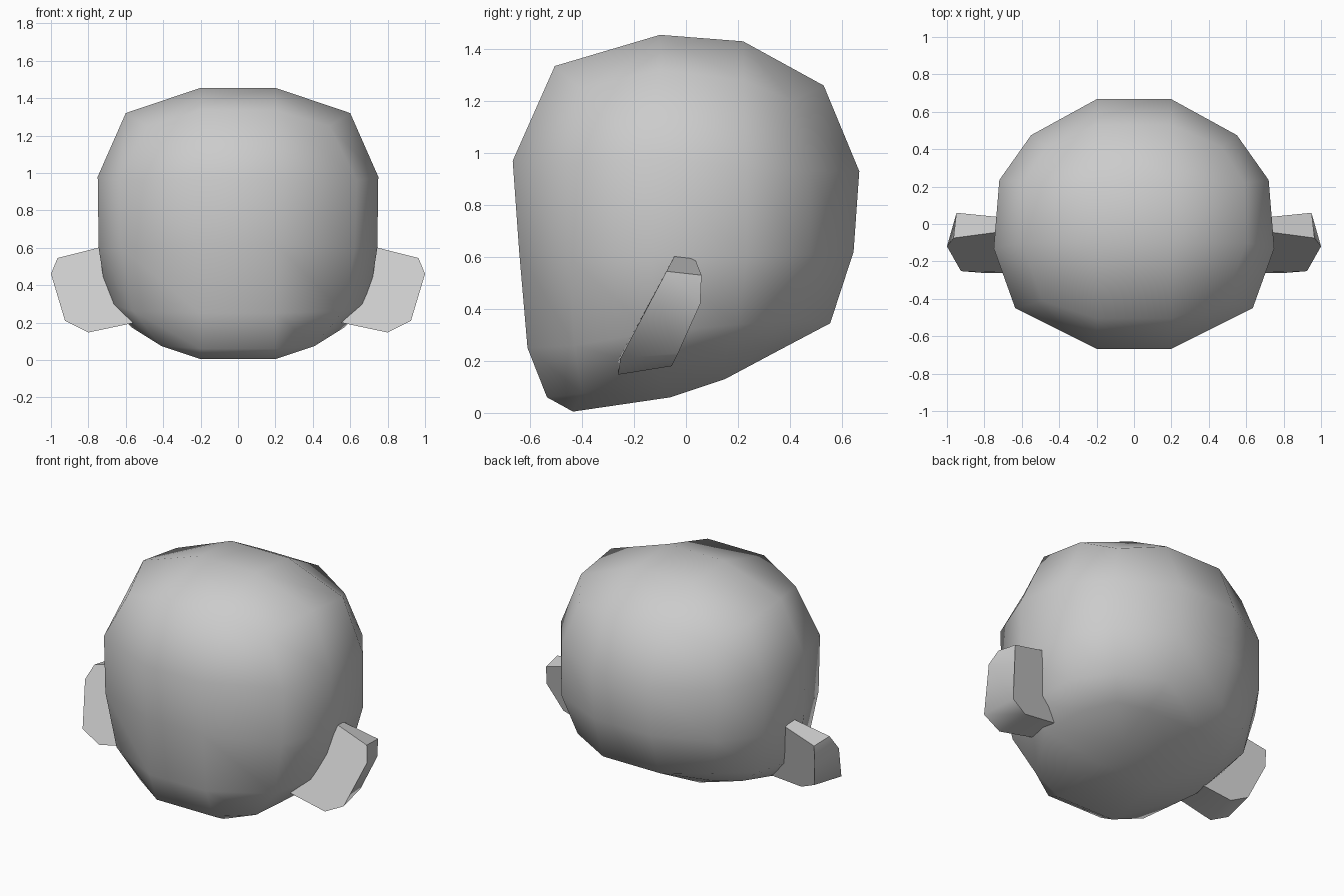
import bpy, bmesh
from math import radians

if "Cube" in bpy.data.objects:
    bpy.data.objects.remove(bpy.data.objects["Cube"])


def loft(name, rings, angle, closed_caps):
    """Skin a stack of equal-length rings into one smooth-shaded object."""
    bm = bmesh.new()
    loops = [[bm.verts.new(p) for p in ring] for ring in rings]
    n = len(loops[0])
    for a, b in zip(loops, loops[1:]):
        for i in range(n):
            j = (i + 1) % n
            bm.faces.new((a[i], a[j], b[j], b[i]))
    if closed_caps:
        bm.faces.new(loops[0])
        bm.faces.new(loops[-1])
    else:
        # collapsed end rings: weld, then fill the small holes
        bmesh.ops.remove_doubles(bm, verts=bm.verts, dist=0.0005)
        bmesh.ops.holes_fill(bm, edges=[e for e in bm.edges if e.is_boundary], sides=0)
    bmesh.ops.recalc_face_normals(bm, faces=bm.faces)
    me = bpy.data.meshes.new(name)
    bm.to_mesh(me)
    bm.free()
    me.shade_smooth()
    me.set_sharp_from_angle(angle=radians(angle))
    ob = bpy.data.objects.new(name, me)
    bpy.context.collection.objects.link(ob)
    return ob


def full_ring(half):
    """Mirror a front-to-back half ring across x = 0."""
    return half + [(-x, y, z) for x, y, z in reversed(half)]


# Head: twelve-sided rings from crown to chin, half of each given front to back
ta, tb = (.2, -.1, 1.455), (.2, .22, 1.43)
ba, bb, bc = (.2, -.435, .005), (.2, -.06, .06), (.2, .15, .13)
head = [
    [ta, ta, ta, tb, tb, tb],
    [(.2, -.505, 1.335), (.49, -.41, 1.25), (.6, -.1, 1.32),
     (.59, .22, 1.28), (.47, .41, 1.2), (.2, .53, 1.26)],
    [(.2, -.667, .97), (.635, -.45, .96), (.75, -.13, .98),
     (.72, .235, .95), (.55, .475, .93), (.2, .667, .93)],
    [(.2, -.642, .62), (.625, -.45, .6), (.745, -.13, .6),
     (.72, .235, .6), (.55, .475, .61), (.2, .645, .62)],
    [(.2, -.61, .25), (.56, -.43, .26), (.7, -.13, .31),
     (.66, .2, .34), (.48, .41, .36), (.2, .555, .345)],
    [(.2, -.535, .06), (.41, -.4, .075), (.57, -.12, .175),
     (.5, .15, .22), (.38, .3, .25), (.2, .36, .242)],
    [ba, ba, bb, bc, bc, bc],
]
loft("head", [full_ring(r) for r in head], 180, False)

# Ears: tilted plates with a flat front and a thinner back outline
front = [(.55, -.02, .65), (.965, -.075, .545), (1.0, -.12, .46),
         (.925, -.252, .21), (.8, -.262, .147), (.55, -.262, .2)]
back = [(.55, .02, .63), (.95, .06, .53), (.95, .055, .42),
        (.89, -.03, .23), (.78, -.055, .18), (.55, -.05, .2)]
for side, s in (("left", 1), ("right", -1)):
    loft(side + "_ear", [[(s * x, y, z) for x, y, z in r] for r in (front, back)], 50, True)
